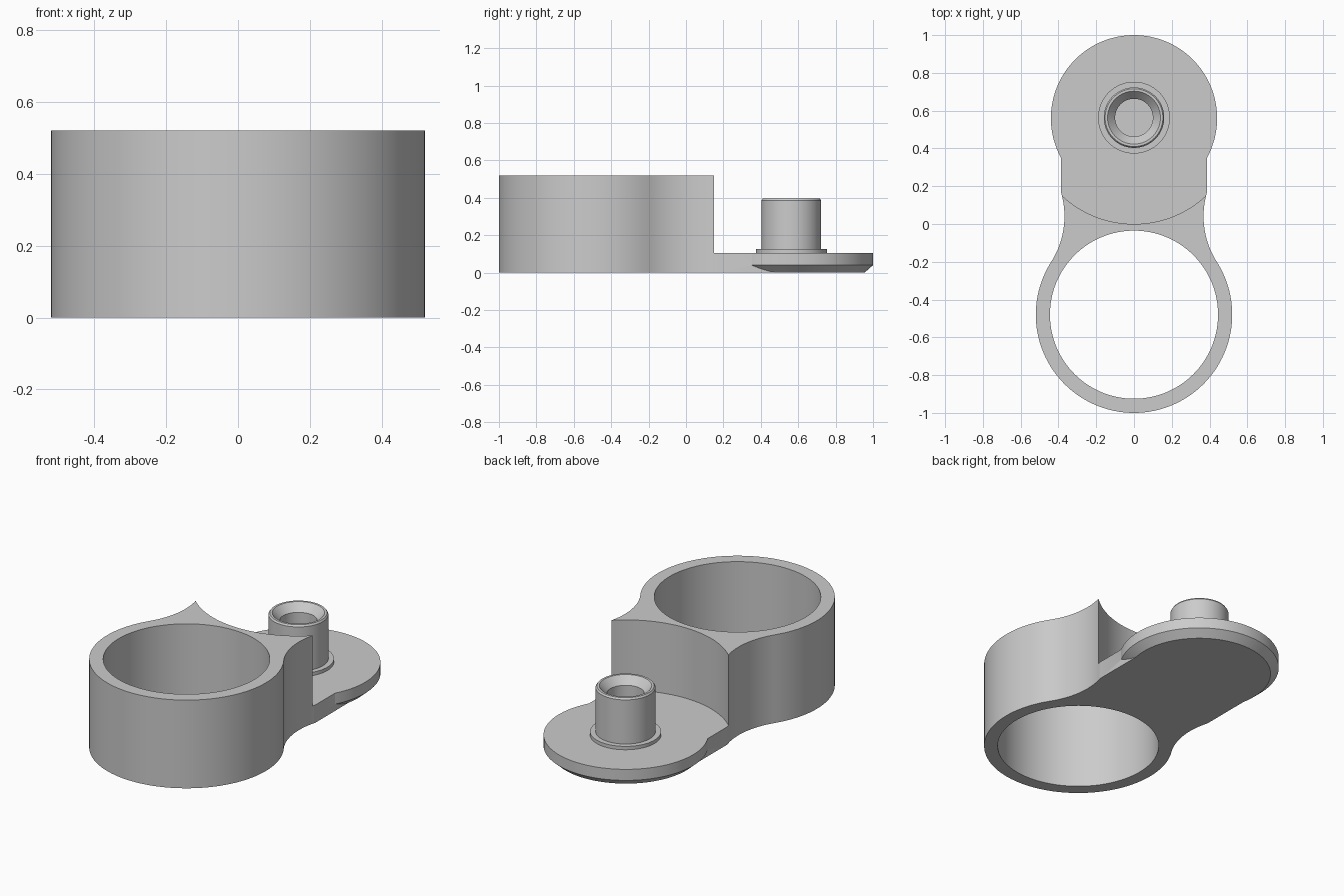
import bpy, bmesh, math
from math import sin, cos, pi

if "Cube" in bpy.data.objects:
    bpy.data.objects.remove(bpy.data.objects["Cube"])

grey = bpy.data.materials.new("plain grey")
grey.diffuse_color = (0.6, 0.6, 0.6, 1)
grey.use_nodes = True
grey.node_tree.nodes["Principled BSDF"].inputs["Base Color"].default_value = grey.diffuse_color


def finish(name, bm):
    bmesh.ops.recalc_face_normals(bm, faces=bm.faces)
    mesh = bpy.data.meshes.new(name)
    bm.to_mesh(mesh)
    bm.free()
    mesh.materials.append(grey)
    ob = bpy.data.objects.new(name, mesh)
    bpy.context.collection.objects.link(ob)
    return ob


def arc(cx, cy, r, a0, a1, n):
    return [(cx + r * cos(a0 + (a1 - a0) * i / n),
             cy + r * sin(a0 + (a1 - a0) * i / n)) for i in range(n + 1)]


def slab(name, outline, z0, z1):
    """Extrude a flat outline between two heights."""
    bm = bmesh.new()
    low = [bm.verts.new((x, y, z0)) for x, y in outline]
    high = [bm.verts.new((x, y, z1)) for x, y in outline]
    bm.faces.new(low)
    bm.faces.new(high)
    for i in range(len(low)):
        j = (i + 1) % len(low)
        bm.faces.new((low[i], low[j], high[j], high[i]))
    return finish(name, bm)


def lathe(name, profile, cy, closed=False, n=96):
    """Turn a (radius, height) profile round a vertical axis."""
    bm = bmesh.new()
    rings = [[bm.verts.new((r * cos(2 * pi * i / n), cy + r * sin(2 * pi * i / n), z))
              for i in range(n)] for r, z in profile]
    pairs = list(zip(rings, rings[1:]))
    if closed:
        pairs.append((rings[-1], rings[0]))
    else:
        bm.faces.new(rings[0])
        bm.faces.new(rings[-1])
    for a, b in pairs:
        for i in range(n):
            j = (i + 1) % n
            bm.faces.new((a[i], a[j], b[j], b[i]))
    return finish(name, bm)


def select(ob):
    bpy.ops.object.select_all(action='DESELECT')
    ob.select_set(True)
    bpy.context.view_layer.objects.active = ob


def combine(ob, other, operation):
    select(ob)
    mod = ob.modifiers.new("combine", 'BOOLEAN')
    mod.operation = operation
    mod.solver = 'EXACT'
    mod.object = other
    bpy.ops.object.modifier_apply(modifier=mod.name)
    bpy.data.objects.remove(other)


RING_Y, RING_R, BORE_R = -0.48, 0.52, 0.445
DISC_Y, DISC_R = 0.56, 0.44
FILLET_R, TANGENT = 0.45, 0.567

# ring body: outer wall blended by concave fillets into a straight neck
fx = (RING_R + FILLET_R) * cos(TANGENT)
fy = RING_Y + (RING_R + FILLET_R) * sin(TANGENT)
right = arc(fx, fy, FILLET_R, pi - 0.29, pi + TANGENT, 24)
right.insert(0, (right[0][0], DISC_Y))
left = [(-x, y) for x, y in reversed(right)]
wall = arc(0, RING_Y, RING_R, TANGENT, -pi - TANGENT, 80)[1:-1]
body = slab("ring_body", right + wall + left, 0, 0.52)

# bore, and the round step that lowers the neck to plate height
combine(body, lathe("bore_cutter", [(BORE_R, -0.2), (BORE_R, 0.8)], RING_Y, n=128), 'DIFFERENCE')
combine(body, lathe("step_cutter", [(0.56, 0.105), (0.56, 0.8)], DISC_Y, n=160), 'DIFFERENCE')

# round plate with a chamfered underside
disc = lathe("plate", [(0.395, 0), (DISC_R, 0.04), (DISC_R, 0.105)], DISC_Y, n=128)
combine(body, disc, 'UNION')

# hollow post with a collar and a countersunk mouth
post = lathe("post", [(0.10, 0.095), (0.10, 0.35), (0.14, 0.395), (0.153, 0.395),
                      (0.16, 0.385), (0.16, 0.125), (0.19, 0.125), (0.19, 0.095)],
             0.563, closed=True)

for ob in (body, post):
    select(ob)
    bpy.ops.object.shade_smooth_by_angle(angle=math.radians(30))
